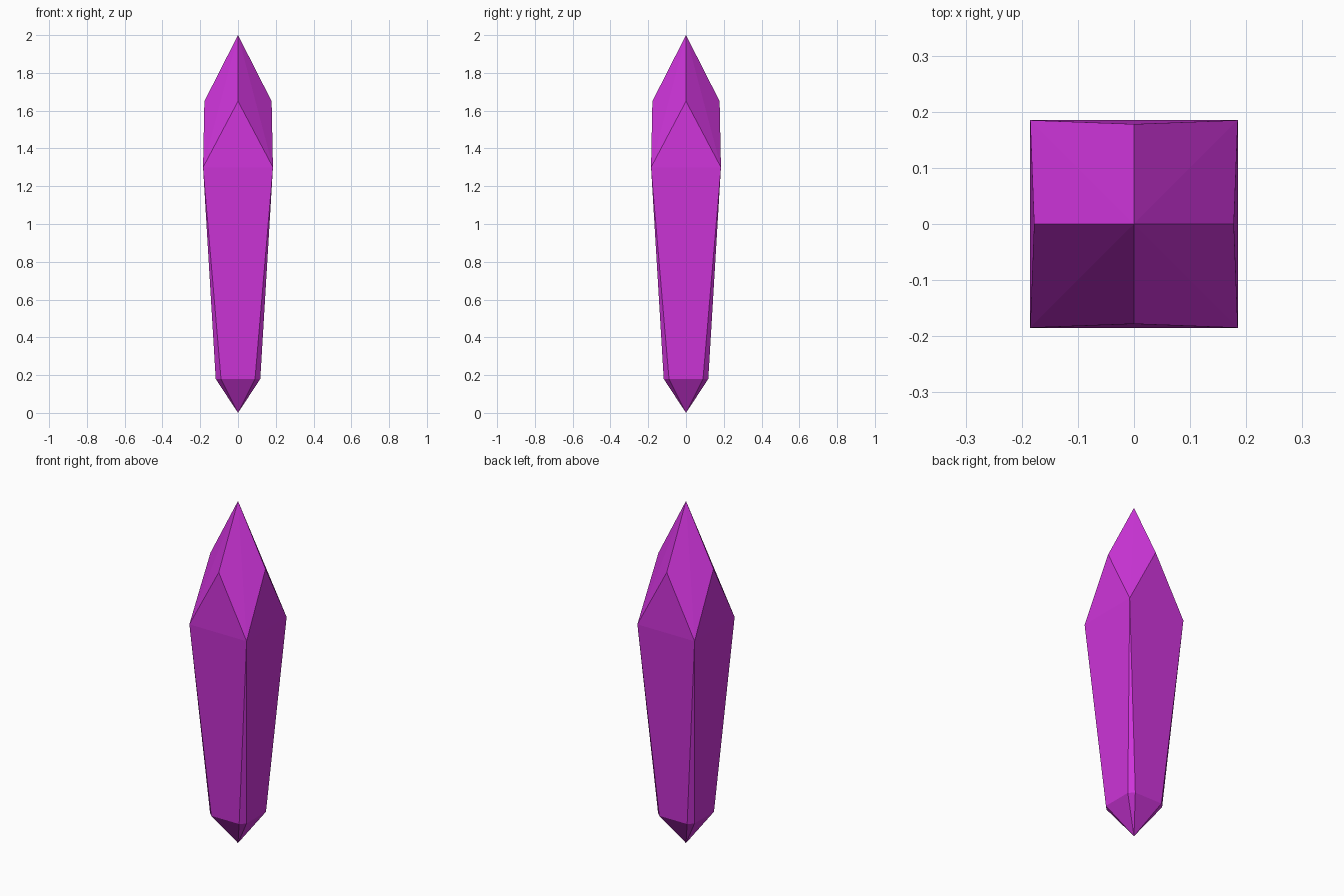
import bpy, bmesh

if "Cube" in bpy.data.objects:
    bpy.data.objects.remove(bpy.data.objects["Cube"])

bm = bmesh.new()
points = [(0, 0, 2.0), (0, 0, 0.0)]              # top and bottom tips
for s in (-1, 1):
    # upper shoulders, centred on each side
    points += [(s * 0.178, 0, 1.65), (0, s * 0.178, 1.65)]
    for t in (-1, 1):
        points.append((s * 0.185, t * 0.185, 1.3))   # widest corners
        # chamfered square ring above the bottom tip
        points += [(s * 0.118, t * 0.09, 0.18), (s * 0.09, t * 0.118, 0.18)]

# Facets are the convex hull of the crystal's corners
for p in points:
    bm.verts.new(p)
bmesh.ops.convex_hull(bm, input=bm.verts[:])
bmesh.ops.dissolve_limit(bm, angle_limit=0.03, verts=bm.verts[:], edges=bm.edges[:])
bmesh.ops.recalc_face_normals(bm, faces=bm.faces[:])

mesh = bpy.data.meshes.new("crystal")
bm.to_mesh(mesh)
bm.free()
crystal = bpy.data.objects.new("crystal", mesh)
bpy.context.collection.objects.link(crystal)

mat = bpy.data.materials.new("magenta")
mat.diffuse_color = (0.62, 0.035, 0.7, 1)
mat.use_nodes = True
mat.node_tree.nodes["Principled BSDF"].inputs["Base Color"].default_value = mat.diffuse_color
mesh.materials.append(mat)
